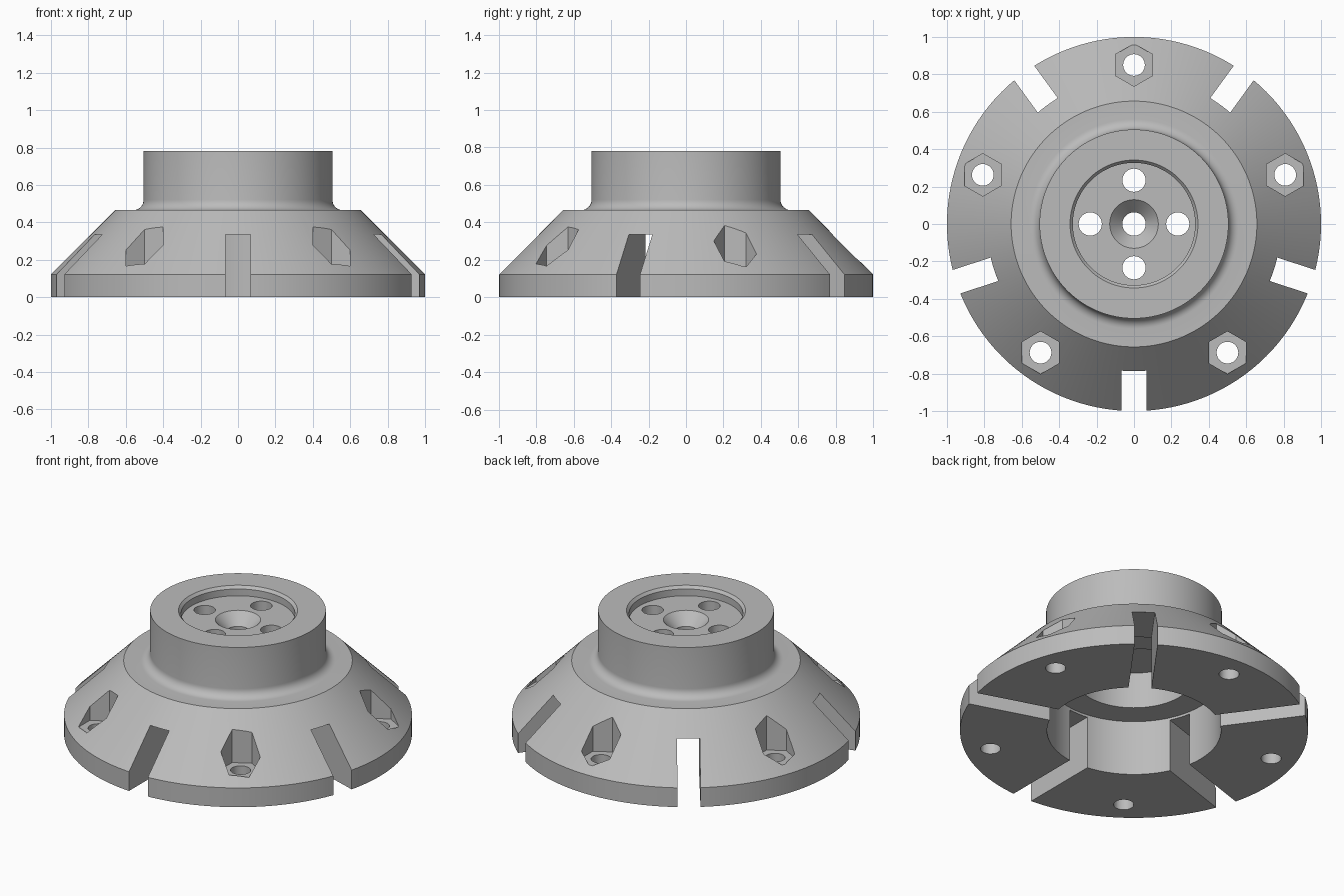
import bpy, bmesh
from math import radians, sin, cos, pi
from mathutils import Matrix, Vector

cube = bpy.data.objects.get("Cube")
if cube:
    bpy.data.objects.remove(cube, do_unlink=True)

SEGMENTS = 128


def make_object(name, bm):
    bmesh.ops.recalc_face_normals(bm, faces=bm.faces[:])
    mesh = bpy.data.meshes.new(name)
    bm.to_mesh(mesh)
    bm.free()
    obj = bpy.data.objects.new(name, mesh)
    bpy.context.collection.objects.link(obj)
    return obj


def add_prism(bm, sides, radius, center, z0, z1):
    """Upright prism with its first corner towards +y."""
    rings = []
    for z in (z0, z1):
        rings.append([bm.verts.new((center.x + radius * sin(2 * pi * i / sides),
                                    center.y + radius * cos(2 * pi * i / sides), z))
                      for i in range(sides)])
    low, high = rings
    bm.faces.new(low)
    bm.faces.new(high)
    for i in range(sides):
        j = (i + 1) % sides
        bm.faces.new((low[i], low[j], high[j], high[i]))


def polar(radius, degrees):
    a = radians(degrees)
    return Vector((radius * cos(a), radius * sin(a), 0))


# Closed half-section of the hub: bore, flange, cone, fillet, neck, top recess
BORE, NECK, FILLET, SHOULDER = 0.5, 0.505, 0.055, 0.465
profile = [(0.062, 0.58), (0.34, 0.58), (0.34, 0.35), (BORE, 0.35), (BORE, 0),
           (1, 0), (1, 0.122), (0.657, SHOULDER)]
for i in range(9):
    a = i / 8 * pi / 2
    profile.append((NECK + FILLET * (1 - sin(a)), SHOULDER + FILLET * (1 - cos(a))))
profile += [(NECK, 0.782), (0.342, 0.782), (0.327, 0.765), (0.327, 0.722),
            (0.13, 0.722), (0.062, 0.652)]

bm = bmesh.new()
rings = []
for r, z in profile:
    rings.append([bm.verts.new((r * cos(2 * pi * k / SEGMENTS), r * sin(2 * pi * k / SEGMENTS), z))
                  for k in range(SEGMENTS)])
for n, ring in enumerate(rings):
    following = rings[(n + 1) % len(rings)]
    for k in range(SEGMENTS):
        m = (k + 1) % SEGMENTS
        bm.faces.new((ring[k], ring[m], following[m], following[k]))
hub = make_object("flanged_hub", bm)

# Radial slots from the rim into the bore
slots = bmesh.new()
for n in range(5):
    turn = Matrix.Rotation(radians(-90 + 72 * n), 4, 'Z')
    shape = Matrix.Translation((0.75, 0, 0.1175)) @ Matrix.Diagonal((0.8, 0.132, 0.435, 1))
    bmesh.ops.create_cube(slots, size=1, matrix=turn @ shape)

# Hexagonal nut pockets, and the round holes below them and in the top plate
pockets, holes = bmesh.new(), bmesh.new()
for n in range(5):
    spot = polar(0.85, 90 + 72 * n)
    add_prism(pockets, 6, 0.114, spot, 0.165, 0.6)
    add_prism(holes, 32, 0.058, spot, -0.1, 0.5)
for n in range(4):
    add_prism(holes, 32, 0.062, polar(0.234, 90 * n), 0.45, 0.9)

cutters = [make_object("slot_cutter", slots), make_object("pocket_cutter", pockets),
           make_object("hole_cutter", holes)]

# Cut everything into the hub, then drop the cutters
bpy.ops.object.select_all(action='DESELECT')
bpy.context.view_layer.objects.active = hub
hub.select_set(True)
for cutter in cutters:
    cutter.hide_render = True
    mod = hub.modifiers.new(cutter.name, 'BOOLEAN')
    mod.operation, mod.solver, mod.object = 'DIFFERENCE', 'EXACT', cutter
    bpy.ops.object.modifier_apply(modifier=mod.name)
for cutter in cutters:
    bpy.data.objects.remove(cutter, do_unlink=True)

# Plain grey metal
grey = (0.5, 0.5, 0.5, 1)
metal = bpy.data.materials.new("grey_metal")
metal.use_nodes = True
metal.diffuse_color = grey
metal.node_tree.nodes["Principled BSDF"].inputs["Base Color"].default_value = grey
hub.data.materials.clear()
hub.data.materials.append(metal)
for face in hub.data.polygons:
    face.material_index = 0
bpy.ops.object.shade_smooth_by_angle(angle=radians(25))
